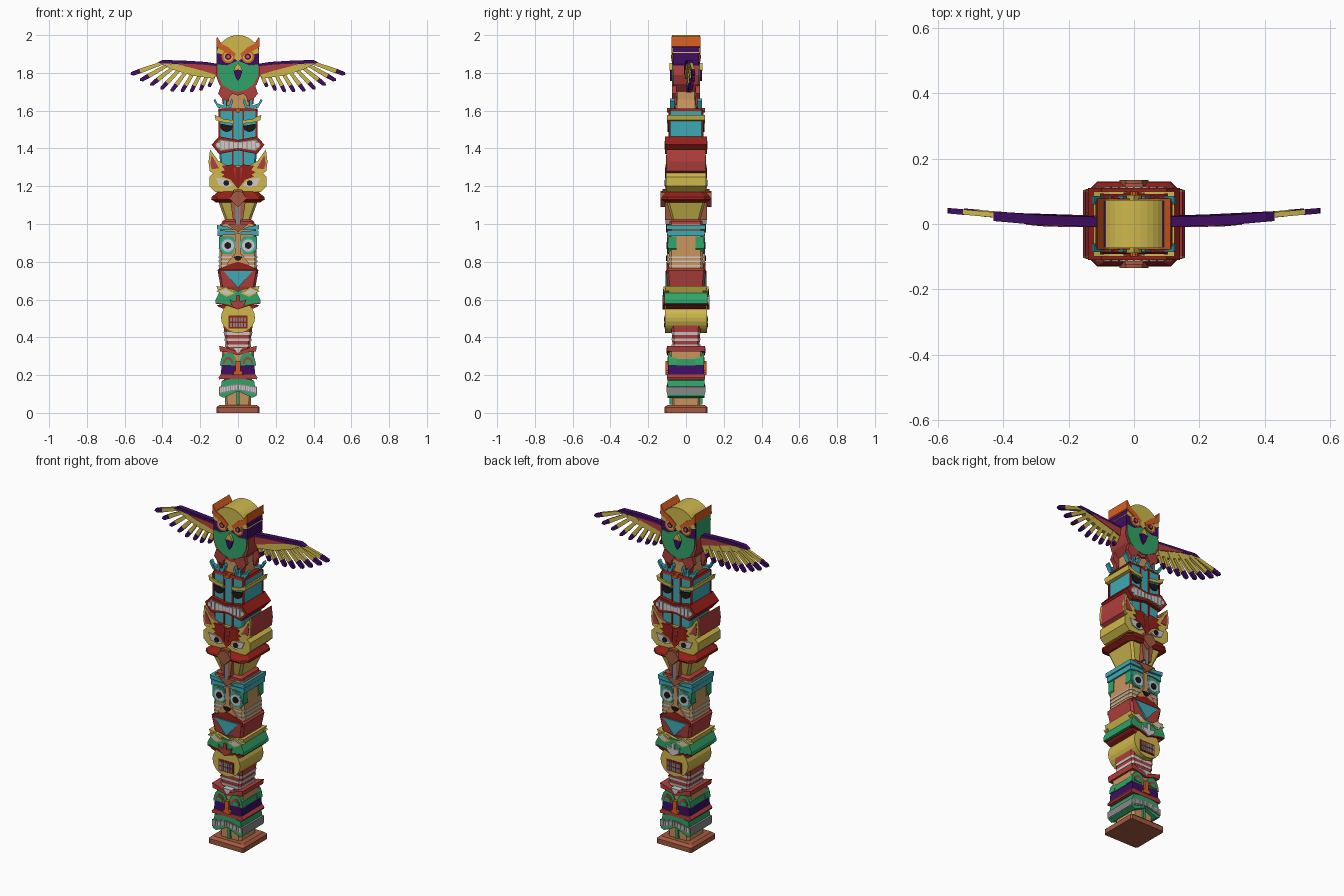
import bpy, bmesh, math
from mathutils import Vector

COL = dict(red=(.43, .05, .045), dark_red=(.3, .014, .01), yellow=(.62, .48, .075), teal=(.05, .4, .46),
           green=(.03, .37, .14), tan=(.58, .3, .11), purple=(.05, .004, .12), orange=(.68, .11, .015),
           brown=(.38, .1, .05), white=(.62, .6, .58), grey=(.25, .24, .24), black=(.01, .01, .012))
MATS = {}
for k, c in COL.items():
    MATS[k] = bpy.data.materials.new(k)
    MATS[k].diffuse_color = (*c, 1)


def finish(name, bm, col):
    bmesh.ops.recalc_face_normals(bm, faces=bm.faces)
    me = bpy.data.meshes.new(name)
    bm.to_mesh(me)
    bm.free()
    me.materials.append(MATS[col])
    ob = bpy.data.objects.new(name, me)
    bpy.context.collection.objects.link(ob)
    return ob


def prism(name, pts, col, y1, y0=None, mx=False, bend=None, back=True):
    """Extrude an x-z outline: right through the pole, or as front and back plates from y0 to y1."""
    bm = bmesh.new()
    spans = [(-y1, y1)] if y0 is None else [(-y1, -y0), (y0, y1)] if back else [(y0, y1)]
    for sx in ((1, -1) if mx else (1,)):
        for a, b in spans:
            off = bend if bend else (lambda x: 0)
            f = [bm.verts.new((sx * x, a + off(x), z)) for x, z in pts]
            r = [bm.verts.new((sx * x, b + off(x), z)) for x, z in pts]
            bm.faces.new(f)
            bm.faces.new(r[::-1])
            n = len(pts)
            for i in range(n):
                bm.faces.new((f[i], r[i], r[(i + 1) % n], f[(i + 1) % n]))
    return finish(name, bm, col)


def sym(half):
    """Complete a right-hand half outline with its mirror image."""
    return half + [(-x, z) for x, z in half[::-1] if x > 1e-6]


def disc(cx, cz, r, n=16, a0=0, a1=360, sz=1):
    full = a1 - a0 == 360
    k = n if full else n + 1
    return [(cx + r * math.cos(math.radians(a0 + (a1 - a0) * i / n)),
             cz + sz * r * math.sin(math.radians(a0 + (a1 - a0) * i / n))) for i in range(k)]


def rect(x0, x1, z0, z1):
    return [(x0, z0), (x1, z0), (x1, z1), (x0, z1)]


def loft(name, rings, col, c=.012):
    """Stack of chamfered rectangles (z, half x, half y)."""
    bm = bmesh.new()
    loops = []
    for z, x, y in rings:
        p = [(x, y - c), (x - c, y), (c - x, y), (-x, y - c), (-x, c - y), (c - x, -y), (x - c, -y), (x, c - y)]
        loops.append([bm.verts.new((u, v, z)) for u, v in p])
    bm.faces.new(loops[0])
    bm.faces.new(loops[-1])
    for a, b in zip(loops, loops[1:]):
        for i in range(8):
            bm.faces.new((a[i], a[(i + 1) % 8], b[(i + 1) % 8], b[i]))
    return finish(name, bm, col)


# Base and the tan wooden core
loft("base", [(0, .115, .115), (.028, .115, .115), (.042, .1, .1)], "brown", .008)
loft("lower_core", [(.04, .068, .074), (.2, .075, .08), (.25, .085, .088), (.33, .085, .088)], "tan")
loft("middle_core", [(.74, .1, .09), (1.0, .095, .09)], "tan")
loft("upper_core", [(1.58, .08, .062), (1.66, .066, .058), (1.75, .066, .058)], "tan")

# Bottom face: mouth, nose, eyes, brow
prism("bottom_lips", sym([(0, .185), (.085, .172), (.098, .09), (.075, .08), (0, .115)]), "green", .098)
prism("bottom_gums", sym([(0, .155), (.1, .138), (.1, .098), (0, .122)]), "grey", .101)
for i in range(8):
    x = .006 + i * .0118
    prism("bottom_tooth", rect(x, x + .008, .126 - x * .2, .149 - x * .17), "white", .104, .09, True)
prism("bottom_chin", rect(-.008, .008, .045, .12), "green", .088, .06)
prism("bottom_cheek_band", sym([(0, .2), (.09, .205), (.103, .188), (.1, .178), (0, .18)]), "red", .1)
prism("bottom_purple_band", sym([(0, .25), (.086, .255), (.092, .2), (0, .195)]), "purple", .094)
prism("bottom_eye_arch", [(.008, .25)] + disc(.05, .255, .044, 10, 160, 10, 1.5) + [(.095, .25)], "green", .094, .05, True)
prism("bottom_eye_inner", disc(.052, .258, .028, 10, 180, 0, 1.4), "red", .097, .05, True)
prism("bottom_eye_lid", disc(.053, .258, .018, 10, 180, 0, 1.4), "green", .099, .05, True)
prism("bottom_side_green", rect(.06, .09, .25, .285), "green", .084, mx=True)
prism("bottom_nose", sym([(0, .275), (.012, .275), (.012, .225), (.024, .215), (.022, .2), (0, .2)]), "orange", .108, .06)
prism("bottom_brow", sym([(0, .322), (.06, .345), (.1, .355), (.095, .325), (.06, .322), (0, .305)]), "red", .1)

# Striped neck
loft("striped_neck", [(.32, .06, .068), (.36, .065, .072), (.47, .078, .078)], "red")
for z in (.355, .388, .42):
    loft("neck_stripe", [(z - .007, .067 + (z - .35) * .1, .075), (z + .007, .069 + (z - .35) * .1, .076)], "white")
prism("neck_point", sym([(0, .315), (.03, .345), (0, .345)]), "white", .103, .06)

# Round yellow mouth
prism("round_mouth", disc(0, .505, .09, 24, sz=.92), "yellow", .11)
prism("round_lips", rect(-.05, .05, .448, .515), "dark_red", .113, .09)
for i in range(6):
    for z in (.455, .483):
        prism("round_tooth", rect(-.042 + i * .0145, -.031 + i * .0145, z, z + .022), "grey", .116, .1)

# Green face with slanted yellow eyes
prism("green_jaw", sym([(0, .545), (.06, .545), (.1, .56), (.11, .57), (0, .58)]), "dark_red", .106)
prism("green_muzzle", sym([(0, .645), (.06, .645), (.1, .635), (.118, .6), (.118, .578), (.05, .57), (0, .55)]), "green", .115)
prism("green_lip", sym([(0, .558), (.06, .576), (.11, .584), (.11, .577), (.06, .568), (0, .548)]), "dark_red", .118, .09)
prism("slant_eye_block", sym([(0, .645), (.05, .66), (.115, .672), (.1, .635), (.05, .612), (0, .622)]), "yellow", .108)
prism("slant_eye_rim", [(.015, .633), (.065, .668), (.115, .645), (.06, .614)], "yellow", .119, .09, True)
prism("slant_eye_white", [(.03, .634), (.065, .656), (.1, .643), (.06, .623)], "white", .122, .09, True)
for sy, c in ((-1, "red"), (1, "white")):
    a, b = sorted((sy * .09, sy * .125))
    prism("anchor_nose", sym([(0, .625), (.01, .62), (.01, .59), (.035, .595), (.045, .605), (.036, .572), (0, .548)]), c, b, a, back=False)

# Red chin with teal triangle
loft("chin_block", [(.645, .085, .09), (.67, .093, .098), (.755, .108, .105), (.765, .098, .098)], "red")
prism("chin_peak", sym([(0, .8), (.05, .785), (.1, .76), (.1, .74), (0, .74)]), "dark_red", .103, .05)
prism("chin_triangle", sym([(0, .662), (.078, .752), (0, .752)]), "teal", .109, .06)

# Wide-eyed middle face
for z in (.78, .802, .824):
    loft("cheek_stripe", [(z - .004, .102, .092), (z + .004, .102, .092)], "white")
prism("middle_muzzle", sym([(0, .855), (.02, .84), (.06, .79), (.04, .775), (0, .79)]), "tan", .1, .05)
prism("middle_nose", sym([(0, .832), (.025, .826), (.012, .81), (0, .804)]), "black", .106, .06)
prism("middle_eye_patch", [(.008, .9), (.03, .935), (.1, .935), (.102, .87), (.08, .842), (.03, .842)], "green", .094, .05, True)
for n, r, c, y in (("rim", .042, "teal", .097), ("white", .033, "white", .099), ("pupil", .018, "black", .104)):
    prism("middle_eye_" + n, disc(.054, .886, r), c, y, .06, True)
prism("middle_nose_bridge", sym([(0, .95), (.012, .95), (.014, .84), (0, .83)]), "tan", .1, .05)
prism("middle_brow_lower", [(.005, .942), (.02, .962), (.108, .966), (.108, .936), (.05, .945)], "teal", .099, mx=True)
prism("middle_brow_upper", [(.02, .968), (.05, .985), (.112, .995), (.112, .97)], "teal", .103, mx=True)
prism("forehead_tip", sym([(0, .955), (.055, 1.0), (0, 1.0)]), "brown", .105, .05)
loft("collar", [(.99, .09, .088), (1.012, .085, .088), (1.025, .068, .075)], "red")

# Tapered yellow throat, beak and red flare
loft("throat", [(1.015, .066, .074), (1.13, .108, .105)], "yellow")
prism("throat_stripe", [(.012, 1.02), (.026, 1.02), (.042, 1.13), (.012, 1.13)], "brown", .112, .06, True)
prism("throat_slot", rect(-.012, .012, 1.0, 1.13), "grey", .109, .06)
loft("red_flare", [(1.115, .118, .11), (1.13, .142, .13), (1.142, .14, .128), (1.178, .1, .1)], "dark_red", .03)
prism("beak", sym([(0, 1.175), (.025, 1.168), (.045, 1.135), (.03, 1.12), (0, 1.09)]), "brown", .134, .08)

# Eared yellow head
prism("ear", [(.148, 1.395), (.156, 1.33), (.15, 1.28), (.1, 1.25), (.06, 1.31), (.105, 1.335)], "red", .1, mx=True)
prism("ear_front", [(.148, 1.395), (.156, 1.33), (.15, 1.28), (.1, 1.25), (.06, 1.31), (.105, 1.335)], "yellow", .104, .09, True)
prism("ear_inner", [(.14, 1.365), (.146, 1.32), (.138, 1.29), (.1, 1.295), (.12, 1.33)], "red", .107, .09, True)
prism("eared_head", sym([(0, 1.31), (.07, 1.305), (.125, 1.275), (.152, 1.25), (.152, 1.2), (.12, 1.17), (.05, 1.17), (0, 1.155)]), "yellow", .105)
prism("head_mask", sym([(0, 1.3), (.03, 1.315), (.085, 1.308), (.07, 1.285), (.095, 1.275), (.072, 1.262), (.085, 1.25), (.04, 1.235), (0, 1.185)]), "dark_red", .109, .08)
prism("mask_fang", [(.012, 1.3), (.022, 1.3), (.012, 1.22)], "red", .112, .08, True)
prism("head_eye", [(.025, 1.205), (.06, 1.238), (.118, 1.245), (.1, 1.205), (.06, 1.193)], "white", .111, .08, True)
prism("head_pupil", disc(.062, 1.217, .015, 12), "black", .115, .08, True)
prism("head_nose", sym([(0, 1.185), (.028, 1.18), (.018, 1.16), (0, 1.15)]), "brown", .125, .08)

# Teal toothed block
loft("teal_block", [(1.28, .095, .088), (1.6, .103, .09)], "teal", .008)
loft("block_cap", [(1.598, .106, .092), (1.612, .1, .085)], "dark_red", .008)
prism("block_stripe", rect(.024, .033, 1.3, 1.6), "dark_red", .093, .06, True)
prism("block_edge", rect(.092, .104, 1.46, 1.6), "dark_red", .0925, .086, True)
prism("big_lips", sym([(0, 1.445), (.1, 1.464), (.14, 1.42), (.1, 1.37), (0, 1.39)]), "dark_red", .11)
prism("big_gums", sym([(0, 1.433), (.095, 1.448), (.122, 1.42), (.095, 1.386), (0, 1.402)]), "grey", .112, .09)
for i in range(5):
    x, d = .002 + i * .0235, 0 if i < 4 else .014
    prism("big_tooth", rect(x, x + .019, 1.403 - x * .12 + d, 1.431 + x * .12 - d), "white", .115, .09, True)
prism("block_eye", disc(.06, 1.522, .034, 12, 185, 375), "black", .098, .06, True)
prism("block_brow", [(.022, 1.532), (.03, 1.55), (.075, 1.555), (.124, 1.578), (.118, 1.55), (.07, 1.536)], "yellow", .1, mx=True)
prism("block_gem", disc(0, 1.602, .013, 10), "orange", .1, .06)

# Legs and claws of the bird
prism("leg_feathers", [(.02, 1.7), (.09, 1.735), (.105, 1.69), (.085, 1.665), (.08, 1.63), (.066, 1.66), (.05, 1.645), (.045, 1.675)], "red", .075, .05, True)
for x, t in ((.045, -.012), (.07, 0), (.098, .024)):
    prism("claw", [(x - .006, 1.615), (x + .006, 1.612), (x + t + .007, 1.652), (x + t, 1.664), (x + t - .008, 1.648)], "teal", .085, .06, True)
prism("claw_foot", [(.035, 1.618), (.07, 1.608), (.11, 1.625), (.108, 1.638), (.07, 1.625), (.04, 1.632)], "teal", .08, .055, True)
prism("claw_leg", rect(.062, .072, 1.6, 1.66), "dark_red", .082, .055, True)

# Bird body and head
prism("bird_body", sym([(0, 1.83), (.112, 1.84), (.118, 1.79), (.1, 1.74), (.065, 1.7), (0, 1.68)]), "red", .068)
prism("bird_head", sym([(0, 1.96), (.1, 1.96), (.112, 1.93), (.112, 1.85), (.1, 1.82), (0, 1.82)]), "purple", .07)
prism("head_green_side", rect(-.115, -.1, 1.84, 1.94), "green", .066)
prism("bird_bib", sym([(0, 1.865), (.06, 1.84), (.108, 1.845), (.104, 1.78), (.08, 1.735), (.04, 1.71), (0, 1.7)]), "green", .073, .05)
prism("bird_crown", disc(0, 1.885, .115, 16, 10, 170) + [(-.03, 1.885), (0, 1.86), (.03, 1.885)], "yellow", .073)
prism("bird_brow", [(.112, 1.993), (.115, 1.94), (.095, 1.925), (.02, 1.885), (.012, 1.9), (.05, 1.935), (.088, 1.955)], "orange", .078, mx=True)
for n, r, c, y in (("ring", .035, "orange", .074), ("iris", .026, "yellow", .076), ("rim", .017, "purple", .078), ("pupil", .009, "orange", .08)):
    prism("bird_eye_" + n, disc(.052, 1.886, r), c, y, .06, True)
prism("bird_beak_top", sym([(0, 1.852), (.014, 1.835), (.024, 1.812), (0, 1.818)]), "yellow", .088, .06)
prism("bird_beak_tip", sym([(0, 1.82), (.024, 1.814), (.012, 1.775), (0, 1.758)]), "purple", .085, .06)


# Wings, swept slightly backwards
def sweep(x):
    return .008 + max(0, x - .25) * .09


prism("wing_top", [(.09, 1.845), (.17, 1.858), (.3, 1.866), (.4, 1.868), (.43, 1.852), (.3, 1.846), (.09, 1.8)], "purple", .015, mx=True, bend=sweep)
prism("wing_red_covert", [(.1, 1.835), (.2, 1.845), (.33, 1.85), (.28, 1.835), (.19, 1.812), (.1, 1.785)], "red", .0175, mx=True, bend=sweep)
prism("wing_yellow_covert", [(.11, 1.8), (.2, 1.82), (.3, 1.842), (.42, 1.855), (.34, 1.815), (.24, 1.785), (.13, 1.77)], "yellow", .012, mx=True, bend=sweep)
tips = [(.57, 1.792), (.52, 1.758), (.465, 1.733), (.41, 1.712), (.355, 1.7), (.3, 1.697), (.25, 1.697), (.2, 1.705), (.155, 1.725)]
for i, tip in enumerate(tips):
    t = i / (len(tips) - 1)
    root, end = Vector((.4 - .28 * t, 1.852 - .052 * t)), Vector(tip)
    d = end - root
    n = Vector((-d.y, d.x)).normalized() * (.0125 - .002 * t)
    split = root + d * .7

    def layer(x, i=i):
        return sweep(x) + .003 * (i % 2) + .004
    prism("feather", [tuple(p) for p in (root + n * .7, root - n * .7, split - n, split + n)], "yellow", .008, mx=True, bend=layer)
    prism("feather_tip", [tuple(p) for p in (split + n, split - n, root + d * .93 - n * .9, end, root + d * .95 + n * .8)],
          "purple", .0085, mx=True, bend=layer)
